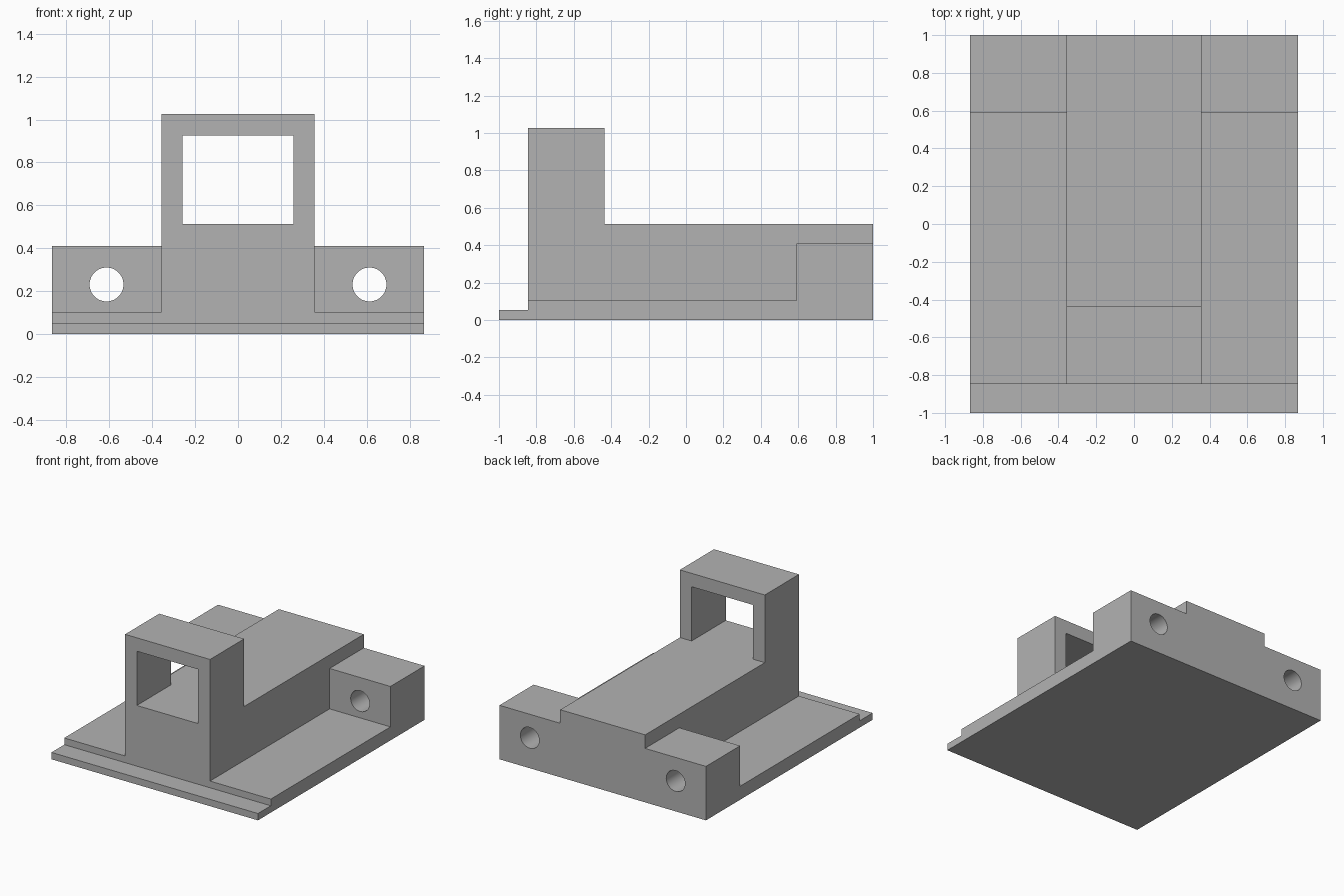
import bpy
import bmesh
from mathutils import Matrix, Vector

cube = bpy.data.objects.get("Cube")
if cube:
    bpy.data.objects.remove(cube, do_unlink=True)

# Shared dimensions
HALF_W, RAIL_HALF, WINDOW_HALF = 0.868, 0.357, 0.258
STEP_Y, TOWER_BACK, EAR_FRONT = -0.846, -0.436, 0.59
LEDGE_Z, BASE_Z, EAR_Z, RAIL_Z = 0.052, 0.103, 0.41, 0.513
WINDOW_TOP, TOP_Z = 0.925, 1.027

grey = bpy.data.materials.new("plain grey")
grey.use_nodes = True
colour = (0.45, 0.45, 0.45, 1)
grey.diffuse_color = colour
grey.node_tree.nodes["Principled BSDF"].inputs["Base Color"].default_value = colour


def finish(name, bm):
    bmesh.ops.recalc_face_normals(bm, faces=bm.faces)
    mesh = bpy.data.meshes.new(name)
    bm.to_mesh(mesh)
    bm.free()
    mesh.materials.append(grey)
    obj = bpy.data.objects.new(name, mesh)
    bpy.context.collection.objects.link(obj)
    return obj


def side_profile(name, points, half_width):
    """Extrude a (y, z) outline across x, centred."""
    bm = bmesh.new()
    face = bm.faces.new([bm.verts.new((-half_width, y, z)) for y, z in points])
    new = bmesh.ops.extrude_face_region(bm, geom=[face])["geom"]
    bmesh.ops.translate(bm, vec=Vector((2 * half_width, 0, 0)),
                        verts=[v for v in new if isinstance(v, bmesh.types.BMVert)])
    return finish(name, bm)


def combine(target, other, operation):
    mod = target.modifiers.new(other.name, 'BOOLEAN')
    mod.operation = operation
    mod.solver = 'EXACT'
    mod.object = other
    bpy.context.view_layer.objects.active = target
    bpy.ops.object.modifier_apply(modifier=mod.name)
    bpy.data.objects.remove(other, do_unlink=True)


# Stepped base plate with the raised block along the back
bracket = side_profile("mounting_bracket", [
    (-1, 0), (1, 0), (1, EAR_Z), (EAR_FRONT, EAR_Z), (EAR_FRONT, BASE_Z),
    (STEP_Y, BASE_Z), (STEP_Y, LEDGE_Z), (-1, LEDGE_Z)], HALF_W)

# Central rail with the tower at its front
rail = side_profile("rail_and_tower", [
    (STEP_Y, 0), (1, 0), (1, RAIL_Z), (TOWER_BACK, RAIL_Z),
    (TOWER_BACK, TOP_Z), (STEP_Y, TOP_Z)], RAIL_HALF)
combine(bracket, rail, 'UNION')

# Rectangular window through the tower, level with the rail top
window = side_profile("window_cutter", [
    (-1, RAIL_Z), (0, RAIL_Z), (0, WINDOW_TOP), (-1, WINDOW_TOP)], WINDOW_HALF)
combine(bracket, window, 'DIFFERENCE')

# Round bolt holes through both rear blocks
for side in (-1, 1):
    bm = bmesh.new()
    place = Matrix.Translation((side * 0.613, 0.8, 0.231)) @ Matrix.Rotation(1.570796, 4, 'X')
    bmesh.ops.create_cone(bm, cap_ends=True, segments=48, radius1=0.079,
                          radius2=0.079, depth=0.8, matrix=place)
    combine(bracket, finish("bolt_hole_cutter", bm), 'DIFFERENCE')

# Smooth hole walls, crisp edges elsewhere
bpy.ops.object.select_all(action='DESELECT')
bracket.select_set(True)
bpy.context.view_layer.objects.active = bracket
bpy.ops.object.shade_smooth_by_angle(angle=0.5)
